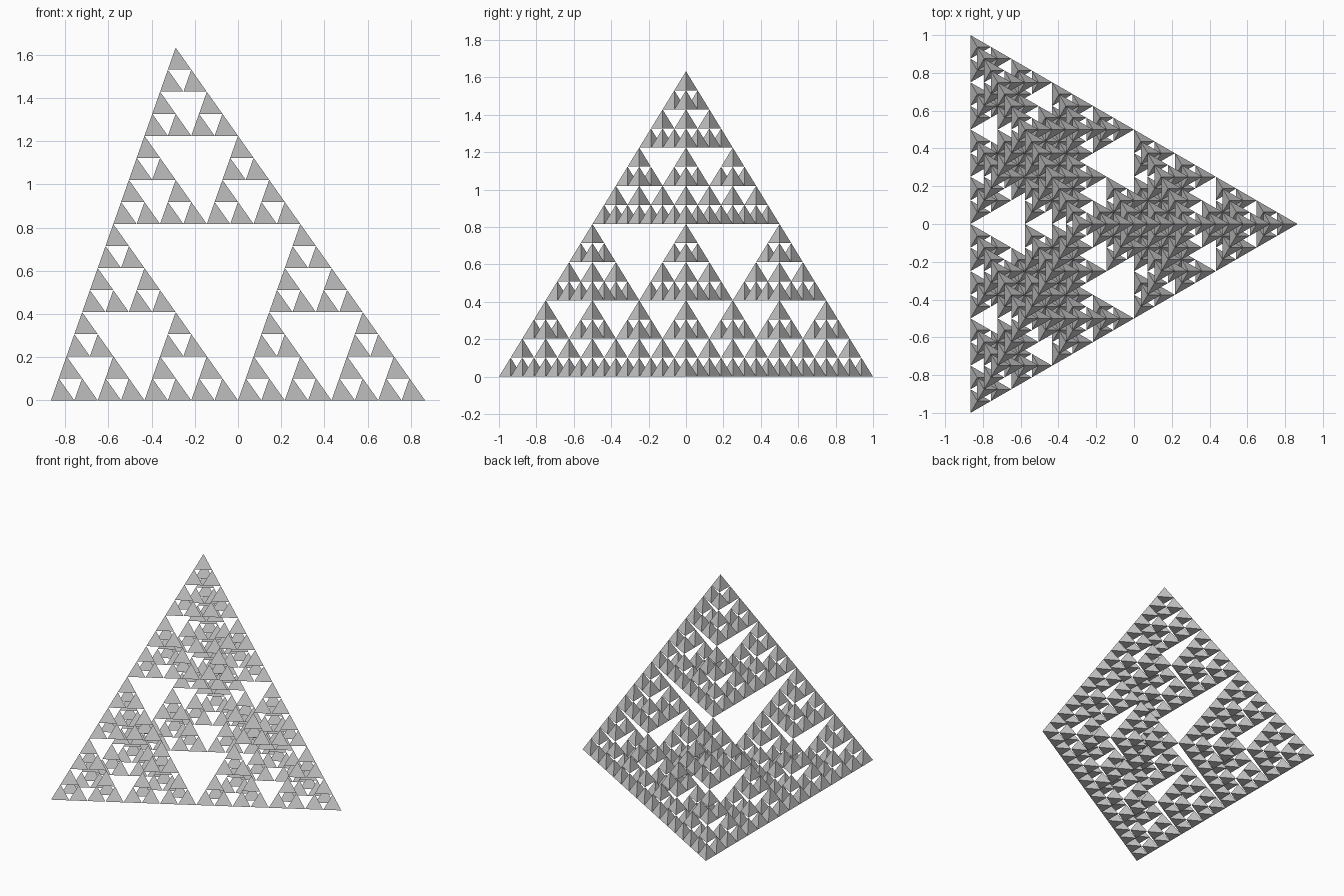
import bpy
import bmesh
from math import sqrt
from mathutils import Vector

if "Cube" in bpy.data.objects:
    bpy.data.objects.remove(bpy.data.objects["Cube"])

DEPTH = 4

# Corners of the overall regular tetrahedron, edge length 2
corners = [
    Vector((-sqrt(3) / 2, 1, 0)),
    Vector((-sqrt(3) / 2, -1, 0)),
    Vector((sqrt(3) / 2, 0, 0)),
    Vector((-sqrt(3) / 6, 0, 2 * sqrt(2 / 3))),
]


def add_pyramid(bm, pts, depth):
    """Split into four half-size copies, one per corner, then add the solid."""
    if depth:
        for p in pts:
            add_pyramid(bm, [(p + q) / 2 for q in pts], depth - 1)
        return
    a, b, c, top = [bm.verts.new(p) for p in pts]
    for face in ((a, c, b), (a, b, top), (b, c, top), (c, a, top)):
        bm.faces.new(face)


# Fractal pyramid made of small tetrahedra
bm = bmesh.new()
add_pyramid(bm, corners, DEPTH)
bmesh.ops.recalc_face_normals(bm, faces=bm.faces)
mesh = bpy.data.meshes.new("fractal_pyramid")
bm.to_mesh(mesh)
bm.free()
pyramid = bpy.data.objects.new("fractal_pyramid", mesh)
bpy.context.collection.objects.link(pyramid)
